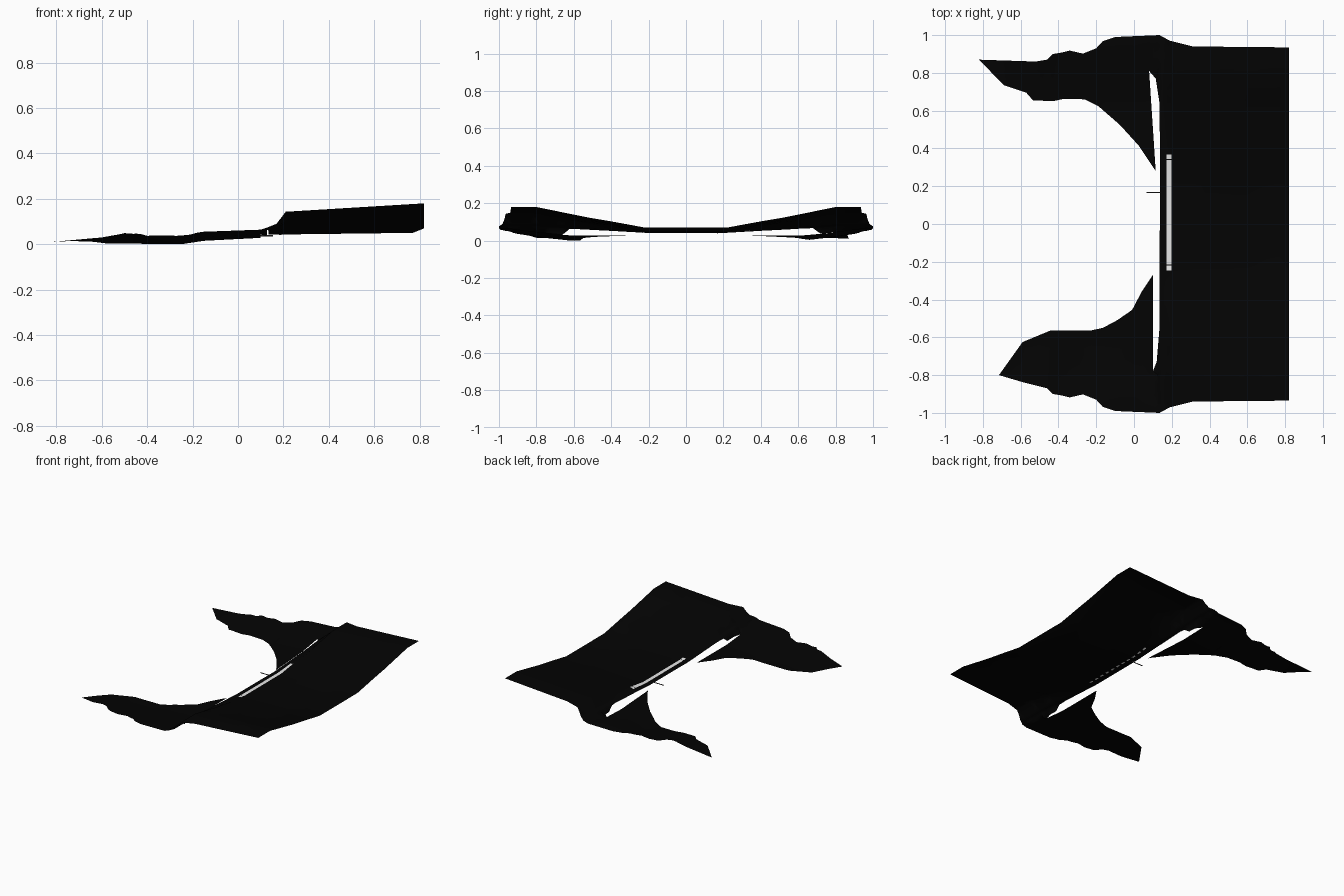
import bpy
import bmesh
from mathutils import Vector

default_cube = bpy.data.objects.get("Cube")
if default_cube:
    bpy.data.objects.remove(default_cube, do_unlink=True)


def make_material(name, value):
    material = bpy.data.materials.new(name)
    material.use_nodes = True
    colour = (value, value, value, 1)
    material.diffuse_color = colour
    shader = material.node_tree.nodes["Principled BSDF"]
    shader.inputs["Base Color"].default_value = colour
    shader.inputs["Roughness"].default_value = 0.9
    return material


black_cloth = make_material("black cloth", 0.001)
pale_trim = make_material("pale grey trim", 0.8)
dark_metal = make_material("dark grey metal", 0.06)


def profile(points, value):
    """Piecewise linear lookup through a short list of points."""
    if value <= points[0][0]:
        return points[0][1]
    for (start, low), (end, high) in zip(points, points[1:]):
        if value <= end:
            return low + (high - low) * (value - start) / (end - start)
    return points[-1][1]


# Height profiles: lengthwise for the rims and folds, crosswise for the back
wing_rim = [(-.82, .01), (-.6, .042), (-.5, .07), (-.45, .062), (-.4, .044),
            (-.22, .045), (-.15, .055), (.1, .064)]
wing_fold = [(-.82, .01), (-.6, .004), (-.25, 0), (-.15, .015), (.1, .028)]
back_rim = [(.1, .062), (.17, .09), (.21, .143), (.82, .18)]
back_middle = [(.13, .042), (.77, .05), (.82, .07)]
back_section = [(.22, 0), (.4, .3), (.53, .5), (.66, .74), (.8, 1)]


def cloth_height(x, y):
    side = abs(y)
    if x < .128:
        low = profile(wing_fold, x)
        high = profile(wing_rim, x)
        blend = profile([(.62, 0), (.8, .45), (.95, 1)], side)
    else:
        low = profile(back_middle, x)
        high = profile(back_rim, x)
        blend = profile(back_section, side)
    return low + (high - low) * blend


# Outline pieces: the outer hem is shared by both sides
outer_hem = [(.82, .935), (.31, .94), (.19, .97), (.135, 1), (-.1, .99),
             (-.165, .968), (-.2, .93), (-.27, .902), (-.34, .918),
             (-.38, .908), (-.43, .9), (-.46, .87)]
left_wing = [(-.52, .86), (-.82, .87), (-.69, .735), (-.57, .695),
             (-.535, .655), (-.43, .65), (-.37, .663), (-.26, .66),
             (-.19, .625), (-.075, .525), (.025, .415), (.115, .28)]
left_slit = [(.08, .81), (.115, .77), (.135, .64), (.138, .3)]
right_slit = [(.135, -.3), (.135, -.55), (.12, -.73), (.1, -.78)]
right_wing = [(.1, -.27), (.04, -.36), (-.01, -.455), (-.09, -.51),
              (-.165, -.55), (-.235, -.565), (-.445, -.565), (-.59, -.625),
              (-.715, -.8), (-.58, -.84)]
mirrored_hem = [(x, -y) for x, y in reversed(outer_hem)]
outline = outer_hem + left_wing + left_slit + right_slit + right_wing + mirrored_hem


def draped_sheet(name, points, material, lift, cuts_x, cuts_y):
    """Fill a flat outline, cut it into strips and drape it over the height rule."""
    bm = bmesh.new()
    base = bm.faces.new([bm.verts.new((x, y, 0)) for x, y in points])
    base.normal_update()
    bmesh.ops.triangulate(bm, faces=[base])
    for axis, cuts in ((Vector((1, 0, 0)), cuts_x), (Vector((0, 1, 0)), cuts_y)):
        for cut in cuts:
            bmesh.ops.bisect_plane(
                bm, geom=bm.verts[:] + bm.edges[:] + bm.faces[:],
                dist=1e-5, plane_co=axis * cut, plane_no=axis)
    for face in bm.faces:
        face.normal_update()
        if face.normal.z < 0:
            face.normal_flip()
    bmesh.ops.triangulate(bm, faces=bm.faces[:])
    for vert in bm.verts:
        vert.co.z = cloth_height(vert.co.x, vert.co.y) + lift
    mesh = bpy.data.meshes.new(name)
    bm.to_mesh(mesh)
    bm.free()
    mesh.materials.append(material)
    for polygon in mesh.polygons:
        polygon.use_smooth = True
    sheet = bpy.data.objects.new(name, mesh)
    bpy.context.collection.objects.link(sheet)


# Draped garment with a broad back and two tapering side wings
lengthwise_cuts = [x for x, _ in wing_rim[1:] + back_rim[1:-1]]
lengthwise_cuts += [0, .129, .15, .4, .6, .77]
crosswise_cuts = [sign * y for y, _ in back_section for sign in (-1, 1)]
crosswise_cuts += [sign * y for y in (0, .3, .62, .72, .88, .95) for sign in (-1, 1)]
draped_sheet("draped_garment", outline, black_cloth, 0,
             lengthwise_cuts, crosswise_cuts)


# Pale trim strip along the inner edge, with a small tab at each end
def trim_piece(name, left, right, start, end, lift):
    corners = [(left, start), (right, start), (right, end), (left, end)]
    draped_sheet(name, corners, pale_trim, lift, [.185], crosswise_cuts)


trim_piece("neck_trim", .172, .198, -.215, .34, .003)
trim_piece("left_trim_tab", .172, .198, .345, .367, .003)
trim_piece("right_trim_tab", .172, .198, -.245, -.22, .003)

# Short stitches of the trim that show on the underside
for index in range(11):
    start = -.235 + index * .055
    trim_piece("trim_stitch_%d" % index, .18, .192, start, start + .028, -.002)

# Thin pin that sticks out past the inner edge
bpy.ops.mesh.primitive_cylinder_add(
    vertices=8, radius=.003, depth=.09,
    location=(.11, .167, .038), rotation=(0, 1.5708, 0))
pin = bpy.context.object
pin.name = "clasp_pin"
pin.data.materials.append(dark_metal)
bpy.ops.object.shade_smooth_by_angle()
